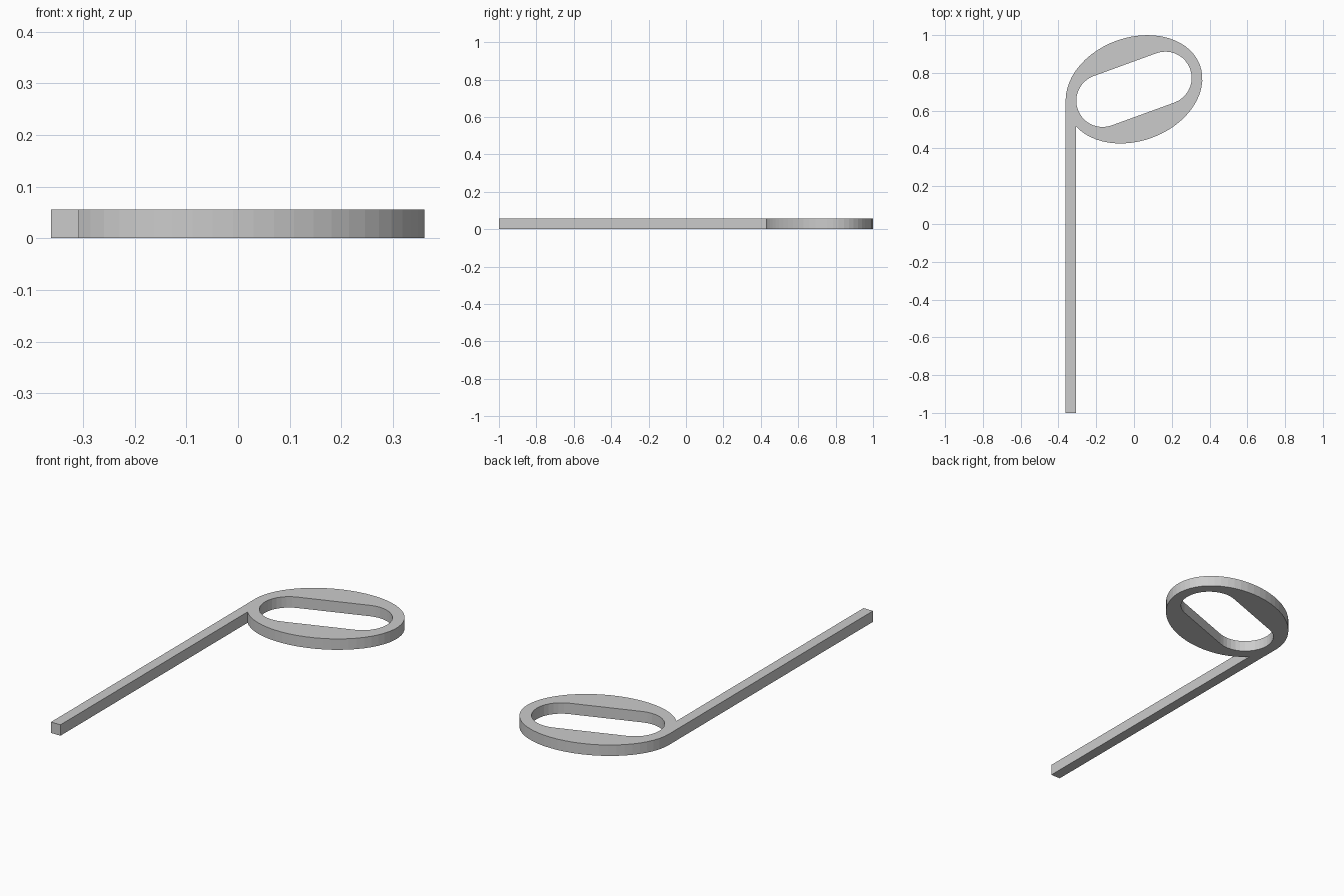
import bpy, bmesh
from math import sin, cos, pi, atan2, acos, radians

if "Cube" in bpy.data.objects:
    bpy.data.objects.remove(bpy.data.objects["Cube"])

THICK = 0.056
TILT = radians(20)
CY = 0.713                  # centre of the oval head
A, B = 0.372, 0.2735        # oval half axes
SLOT_D, SLOT_R = 0.177, 0.139
STEM_IN = -0.308            # inner side of the stem


def place(u, v):
    """Tilt a point of the head and move it to the head centre."""
    return (u * cos(TILT) - v * sin(TILT), CY + u * sin(TILT) + v * cos(TILT))


# Outer outline: oval from the stem's inner side round to its leftmost point, then the stem
left = pi + atan2(-B * sin(TILT), A * cos(TILT))
x_left = place(A * cos(left), B * sin(left))[0]
start = left + acos(STEM_IN / x_left)
end = left + 2 * pi
N = 52
outer = []
for i in range(N + 1):
    t = start + (end - start) * i / N
    outer.append(place(A * cos(t), B * sin(t)))
outer += [(x_left, -1.0), (STEM_IN, -1.0)]

# Slot outline: two half circles
M = 18
slot = []
for side in (0, 1):
    for i in range(M + 1):
        t = -pi / 2 + pi * side + pi * i / M
        offset = SLOT_D * (1 - 2 * side)
        slot.append(place(offset + SLOT_R * cos(t), SLOT_R * sin(t)))

# Fill between both outlines and extrude to thickness
bm = bmesh.new()
edges = []
for loop in (outer, slot):
    vs = [bm.verts.new((x, y, 0)) for x, y in loop]
    edges += [bm.edges.new((vs[i - 1], vs[i])) for i in range(len(vs))]
bmesh.ops.triangle_fill(bm, edges=edges, use_beauty=True, normal=(0, 0, 1))
ext = bmesh.ops.extrude_face_region(bm, geom=bm.faces[:], use_keep_orig=True)
top = [g for g in ext["geom"] if isinstance(g, bmesh.types.BMVert)]
bmesh.ops.translate(bm, verts=top, vec=(0, 0, THICK))
bmesh.ops.recalc_face_normals(bm, faces=bm.faces[:])

mesh = bpy.data.meshes.new("note_head_and_stem")
bm.to_mesh(mesh)
bm.free()
bpy.context.collection.objects.link(bpy.data.objects.new("note_head_and_stem", mesh))
